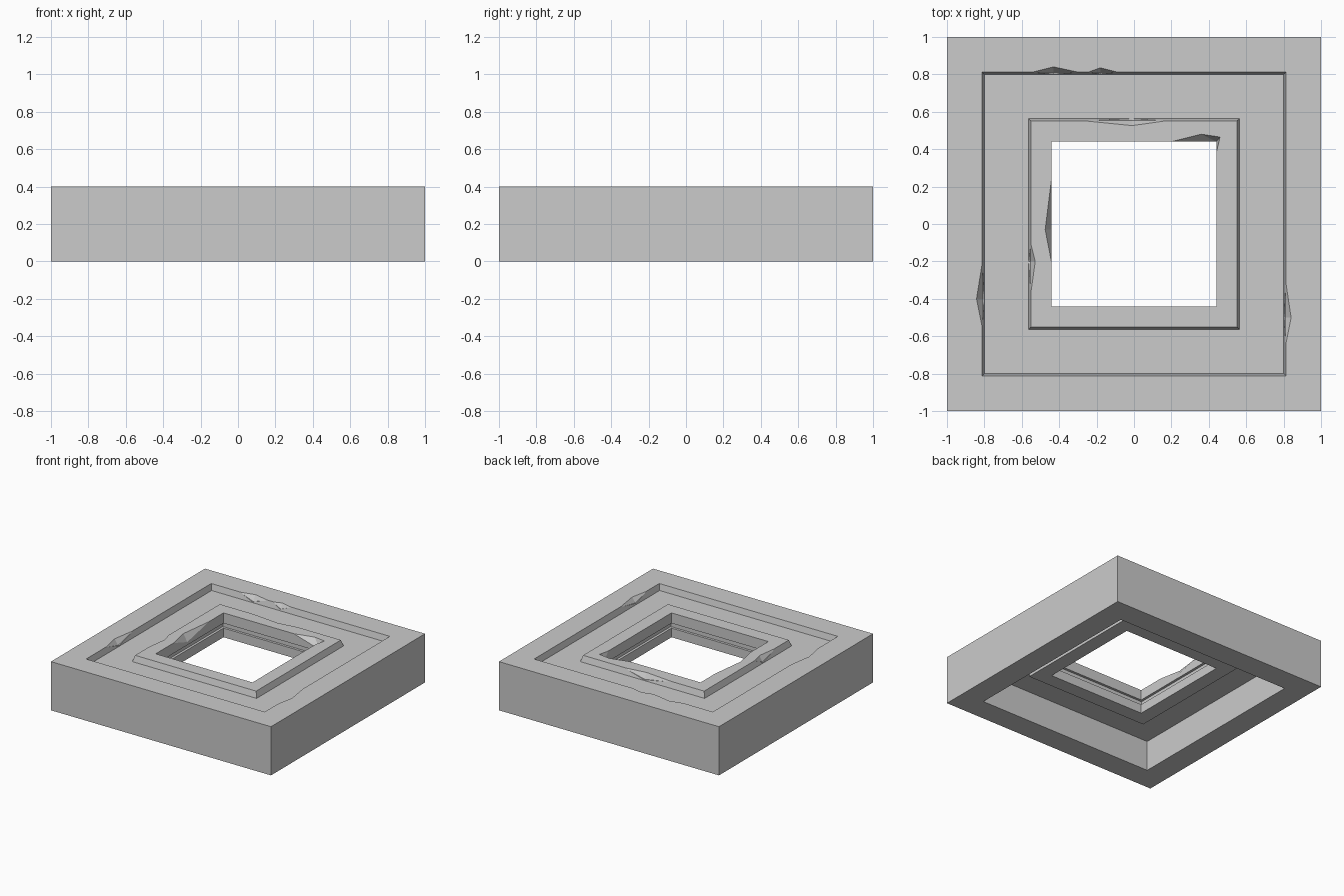
import bpy, bmesh
from math import cos, sin, radians

if "Cube" in bpy.data.objects:
    bpy.data.objects.remove(bpy.data.objects["Cube"])

TOP = 0.4

def add_object(name, bm):
    bmesh.ops.recalc_face_normals(bm, faces=bm.faces)
    mesh = bpy.data.meshes.new(name)
    bm.to_mesh(mesh)
    bm.free()
    obj = bpy.data.objects.new(name, mesh)
    bpy.context.collection.objects.link(obj)
    return obj

# Square frame: cross-section (half width, height) swept around four corners
profile = [
    (1, 0), (1, TOP), (.812, TOP), (.80, .35),            # outer rim
    (.565, .35), (.55, TOP), (.44, TOP),                  # panel, raised lip
    (.44, .315), (.46, .315), (.46, .275), (.44, .275),   # groove in the hole wall
    (.44, .2), (.56, .2), (.56, .25), (.805, .25), (.805, 0),  # hollow underside
]
bm = bmesh.new()
rings = [[bm.verts.new((h * sx, h * sy, z))
          for sx, sy in ((1, 1), (-1, 1), (-1, -1), (1, -1))] for h, z in profile]
for i, a in enumerate(rings):
    b = rings[(i + 1) % len(rings)]
    for j in range(4):
        k = (j + 1) % 4
        bm.faces.new((a[j], a[k], b[k], b[j]))
frame = add_object("square_frame", bm)

# Worn chips along the edges, cut with small convex wedges
cut = bmesh.new()

def wedge(points):
    part = bmesh.new()
    for p in points:
        part.verts.new(p)
    hull = bmesh.ops.convex_hull(part, input=part.verts)
    bmesh.ops.delete(part, geom=[v for v in hull["geom_interior"]
                                 if isinstance(v, bmesh.types.BMVert)], context='VERTS')
    bmesh.ops.recalc_face_normals(part, faces=part.faces)
    tmp = bpy.data.meshes.new("wedge")
    part.to_mesh(tmp)
    part.free()
    cut.from_mesh(tmp)
    bpy.data.meshes.remove(tmp)

def chip(side, h, start, mid, end, depth, drop):
    """Chip on one side; depth is positive outwards, negative inwards."""
    c, s = cos(radians(side)), sin(radians(side))
    air = h - (.025 if depth > 0 else -.025)
    local = [(n, t, z) for z in (TOP, TOP + .02)
             for n, t in ((h, start), (h, end), (h + depth, mid),
                          (air, start), (air, end))]
    local += [(h, mid, TOP - drop), (air, mid, TOP - drop)]
    wedge([(n * c - t * s, n * s + t * c, z) for n, t, z in local])

for args in (
    (90, .81, .29, .43, .55, .03, .045),     # rim, back
    (90, .81, .08, .18, .25, .025, .04),
    (180, .81, .2, .4, .56, .032, .045),     # rim, left
    (0, .81, -.65, -.5, -.3, .03, .04),      # rim, right
    (90, .553, -.18, .01, .28, -.027, .045), # lip, outer back
    (180, .553, .1, .2, .38, -.025, .045),   # lip, outer left
    (180, .44, -.25, .03, .21, .035, .06),   # lip, inner left
):
    chip(*args)

# Broken inner corner of the lip
wedge([(x, y, z) for z in (TOP, TOP + .02)
       for x, y in ((.2, .44), (.36, .48), (.46, .465), (.44, .38), (.4, .4))]
      + [(.44, .44, .33), (.42, .42, .33)])

cutter = add_object("chip_cutter", cut)
cutter.hide_render = True
cutter.hide_viewport = True
cutter.display_type = 'WIRE'
mod = frame.modifiers.new("chips", 'BOOLEAN')
mod.operation = 'DIFFERENCE'
mod.solver = 'EXACT'
mod.object = cutter
